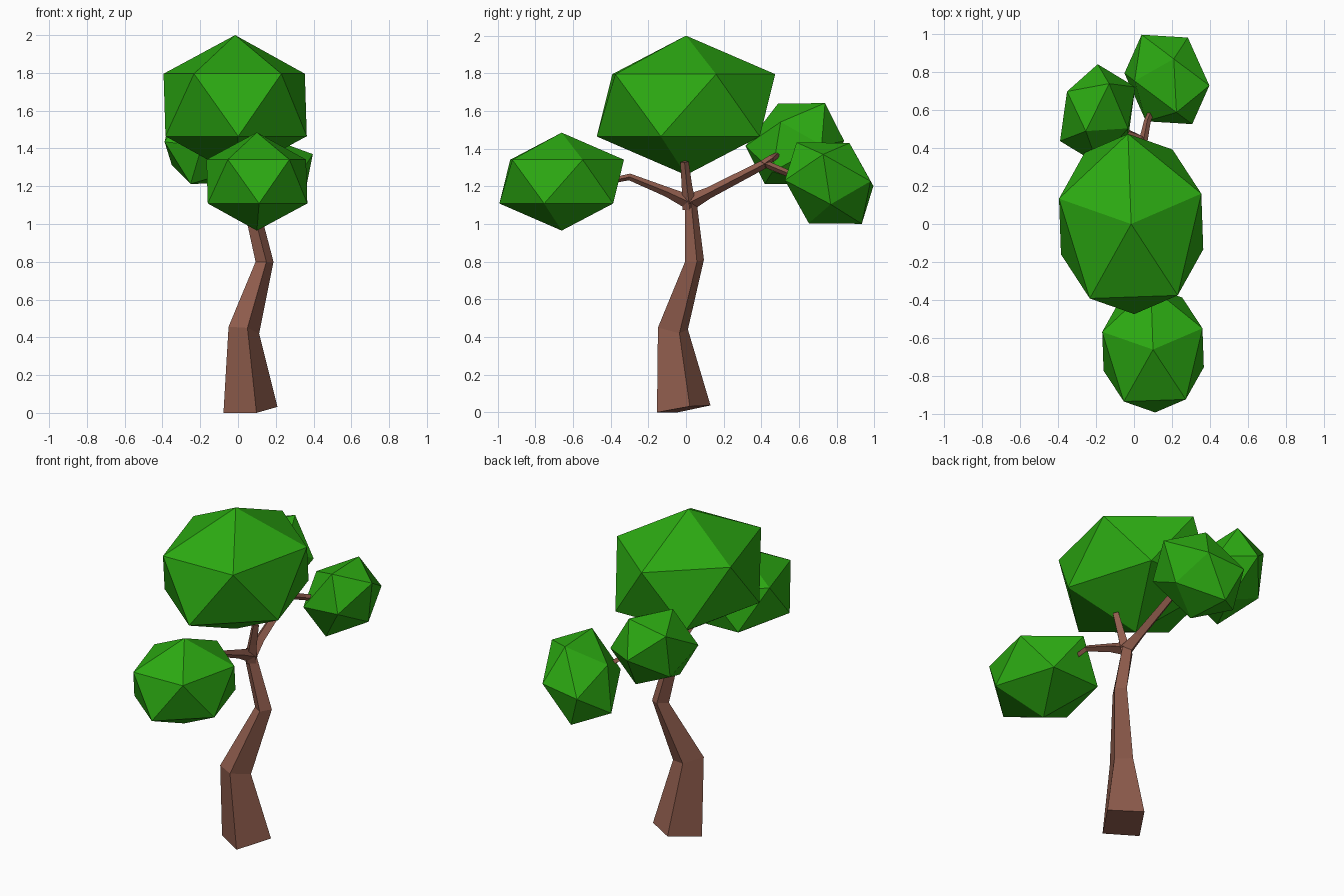
import bpy, bmesh, math
from mathutils import Vector, Matrix

if "Cube" in bpy.data.objects:
    bpy.data.objects.remove(bpy.data.objects["Cube"])


def material(name, rgb):
    m = bpy.data.materials.new(name)
    m.diffuse_color = (*rgb, 1)
    m.use_nodes = True
    m.node_tree.nodes["Principled BSDF"].inputs["Base Color"].default_value = m.diffuse_color
    return m


GREEN = material("leaf_green", (0.025, 0.40, 0.006))
BROWN = material("bark_brown", (0.28, 0.11, 0.075))


def finish(bm, name, mat):
    bmesh.ops.recalc_face_normals(bm, faces=bm.faces)
    me = bpy.data.meshes.new(name)
    bm.to_mesh(me)
    bm.free()
    me.materials.append(mat)
    ob = bpy.data.objects.new(name, me)
    bpy.context.collection.objects.link(ob)
    return ob


def loft(name, rings):
    """Four-sided tube through successive rings, capped at both ends."""
    bm = bmesh.new()
    loops = [[bm.verts.new(p) for p in r] for r in rings]
    for a, b in zip(loops, loops[1:]):
        for i in range(4):
            j = (i + 1) % 4
            bm.faces.new((a[i], a[j], b[j], b[i]))
    bm.faces.new(loops[0][::-1])
    bm.faces.new(loops[-1])
    return finish(bm, name, BROWN)


def branch(name, path):
    """Tapering square branch; path entries are (x, y, z, half diagonal)."""
    pts = [Vector(p[:3]) for p in path]
    rings = []
    for i, p in enumerate(pts):
        d = (pts[min(i + 1, len(pts) - 1)] - pts[max(i - 1, 0)]).normalized()
        ref = Vector((1, 0, 0)) if abs(d.x) < 0.8 else Vector((0, 0, 1))
        u = d.cross(ref).normalized()
        v = d.cross(u)
        r = path[i][3]
        rings.append([p + u * r, p + v * r, p - u * r, p - v * r])
    return loft(name, rings)


def leaf_ball(name, centre, matrix=None, face=None):
    """Icosahedron shaped by a matrix, or by where one of its faces lands."""
    bm = bmesh.new()
    bmesh.ops.create_icosphere(bm, subdivisions=1, radius=1)
    if face:
        bm.faces.ensure_lookup_table()
        src = Matrix([v.co.copy() for v in bm.faces[0].verts]).transposed()
        matrix = Matrix(face).transposed() @ src.inverted()
    for v in bm.verts:
        v.co = matrix @ v.co + Vector(centre)
    return finish(bm, name, GREEN)


# Crooked trunk
loft("trunk", [
    [(-.077, -.044, 0), (.098, -.154, 0), (.209, .02, .032), (.034, .13, .037)],
    [(-.05, -.10, .456), (.05, -.149, .45), (.112, -.035, .42), (.015, .01, .44)],
    [(.093, .032, .80), (.15, -.005, .80), (.188, .058, .80), (.131, .095, .81)],
    [(.03, .022, 1.09), (.075, -.005, 1.09), (.112, .03, 1.09), (.067, .06, 1.09)],
    [(.04, .022, 1.15), (.075, 0, 1.15), (.10, .025, 1.15), (.065, .045, 1.15)],
])

# Branches
branch("top_branch", [(.07, .02, 1.08, .038), (.095, .005, 1.2, .028), (.125, -.008, 1.33, .022)])
branch("front_branch", [(.07, .03, 1.11, .04), (.08, -.1, 1.17, .026),
                        (.09, -.30, 1.25, .018), (.10, -.42, 1.225, .015)])
branch("back_branch", [(.07, .01, 1.11, .045), (.06, .12, 1.165, .03), (.045, .42, 1.32, .024),
                       (.07, .54, 1.27, .018), (.12, .66, 1.23, .014)])
branch("back_twig", [(.05, .41, 1.315, .024), (.03, .45, 1.345, .02), (-.09, .51, 1.38, .014)])

# Leaf clusters: two upright, two tilted
turn = Matrix.Rotation(math.radians(92), 3, 'Z')
leaf_ball("crown_leaves", (-.015, 0, 1.63), turn @ Matrix.Diagonal((.53, .44, .37)))
leaf_ball("front_leaves", (.10, -.66, 1.225), turn @ Matrix.Diagonal((.37, .31, .26)))
leaf_ball("back_right_leaves", (.173, .76, 1.217),
          face=[(-.133, .235, -.015), (.11, .22, .01), (.036, .108, .213)])
leaf_ball("back_left_leaves", (-.191, .578, 1.427),
          face=[(0, .262, .013), (.198, .142, -.008), (.06, .16, .215)])
